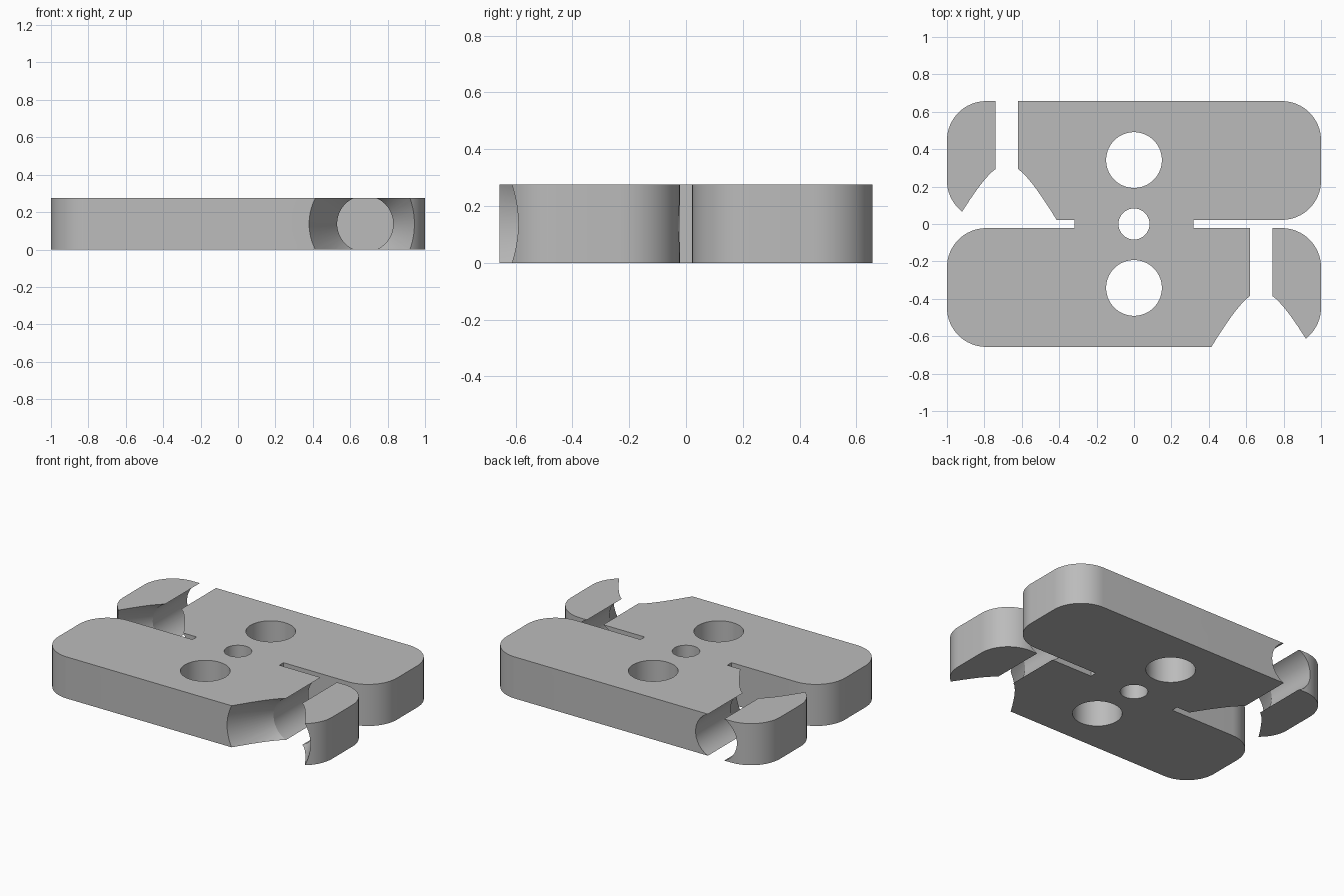
import bpy, bmesh
from math import sin, cos, pi, radians
from mathutils import Vector

cube = bpy.data.objects.get("Cube")
if cube:
    bpy.data.objects.remove(cube, do_unlink=True)

HEIGHT, DEPTH = 0.275, 0.657     # plate thickness, half depth
SLOT, NECK = 0.022, 0.318        # half slot width, half bridge width
CORNER = 0.21
BORE, FLARE, FLARE_LEN = 0.15, 0.30, 0.272
BORE_X, MID = 0.68, HEIGHT / 2

steel = bpy.data.materials.new("plain grey")
steel.use_nodes = True
grey = (0.5, 0.5, 0.5, 1)
steel.diffuse_color = grey
steel.node_tree.nodes["Principled BSDF"].inputs["Base Color"].default_value = grey


def make_object(name, bm):
    bmesh.ops.recalc_face_normals(bm, faces=bm.faces)
    mesh = bpy.data.meshes.new(name)
    bm.to_mesh(mesh)
    bm.free()
    mesh.materials.append(steel)
    obj = bpy.data.objects.new(name, mesh)
    bpy.context.collection.objects.link(obj)
    return obj


def arc(cx, cy, start, steps=16):
    angles = [radians(start + 90 * i / steps) for i in range(steps + 1)]
    return [(cx + CORNER * cos(a), cy + CORNER * sin(a)) for a in angles]


def lathe(name, profile, place, segments=72):
    """Solid of revolution; profile is (distance along axis, radius)."""
    bm = bmesh.new()
    rings = []
    for t, r in profile:
        turns = [2 * pi * i / segments for i in range(segments)]
        rings.append([bm.verts.new(place(t, r * cos(a), r * sin(a))) for a in turns])
    for low, high in zip(rings, rings[1:]):
        for i in range(segments):
            j = (i + 1) % segments
            bm.faces.new((low[i], low[j], high[j], high[i]))
    bm.faces.new(rings[0])
    bm.faces.new(rings[-1])
    return make_object(name, bm)


# Plate: front bar outline, repeated by a half turn and joined by the bridge
near, far = -SLOT - CORNER, -DEPTH + CORNER
side = 1 - CORNER
half = [(-NECK, -SLOT)]
half += arc(-side, near, 90) + arc(-side, far, 180)
half += arc(side, far, 270) + arc(side, near, 0)
half += [(NECK, -SLOT)]
outline = half + [(-x, -y) for x, y in half]

bm = bmesh.new()
base = bm.faces.new([bm.verts.new((x, y, 0)) for x, y in outline])
walls = bmesh.ops.extrude_face_region(bm, geom=[base])["geom"]
top = [v for v in walls if isinstance(v, bmesh.types.BMVert)]
bmesh.ops.translate(bm, verts=top, vec=Vector((0, 0, HEIGHT)))
plate = make_object("plate", bm)

# Vertical round holes
cutters = []
for name, y, r in (("centre_hole", 0, 0.083),
                   ("front_hole", -0.342, 0.149),
                   ("back_hole", 0.342, 0.149)):
    cutters.append(lathe(name, [(-0.1, r), (HEIGHT + 0.1, r)],
                         lambda t, u, v, y=y: (u, y + v, t)))

# Flared horizontal bores, each opening towards the front of its bar
slope = (FLARE - BORE) / FLARE_LEN
for name, x, mouth, lead, end in (("front_bore", BORE_X, -DEPTH, 0.1, 0),
                                  ("back_bore", -BORE_X, SLOT, SLOT, DEPTH + 0.1)):
    profile = [(mouth - lead, FLARE + slope * lead), (mouth + FLARE_LEN, BORE), (end, BORE)]
    cutters.append(lathe(name, profile, lambda t, u, v, x=x: (x + u, t, MID + v)))

# Cut everything out of the plate
bpy.ops.object.select_all(action='DESELECT')
plate.select_set(True)
bpy.context.view_layer.objects.active = plate
for cutter in cutters:
    cutter.hide_render = True
    mod = plate.modifiers.new(cutter.name, 'BOOLEAN')
    mod.operation = 'DIFFERENCE'
    mod.solver = 'EXACT'
    mod.object = cutter
    bpy.ops.object.modifier_apply(modifier=mod.name)
    bpy.data.objects.remove(cutter, do_unlink=True)

bpy.ops.object.shade_smooth_by_angle(angle=radians(22))
